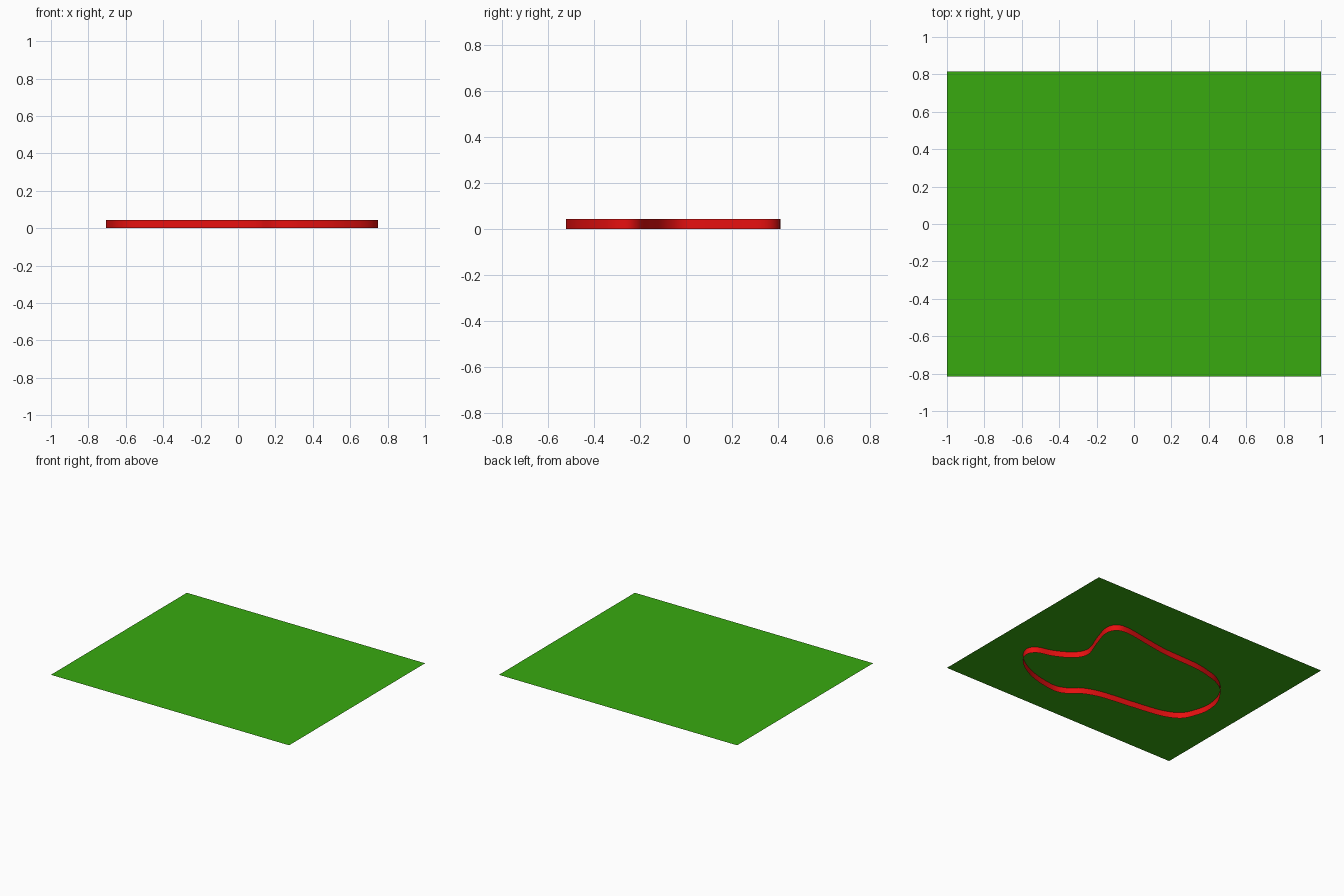
import bpy, bmesh
from mathutils import Vector

if "Cube" in bpy.data.objects:
    bpy.data.objects.remove(bpy.data.objects["Cube"])

H = 0.045          # height of the wall; the sheet lies on its top edge
STEPS = 5          # samples between outline points


def material(name, color):
    m = bpy.data.materials.new(name)
    m.diffuse_color = color
    m.use_nodes = True
    m.node_tree.nodes["Principled BSDF"].inputs["Base Color"].default_value = m.diffuse_color
    return m


def add_object(name, bm, mat):
    me = bpy.data.meshes.new(name)
    bm.to_mesh(me)
    bm.free()
    me.materials.append(mat)
    ob = bpy.data.objects.new(name, me)
    bpy.context.collection.objects.link(ob)
    return ob


def closed_spline(points, steps):
    """Smooth closed curve through the points (Catmull-Rom)."""
    p = [Vector((x, y, H)) for x, y in points]
    n, out = len(p), []
    for i in range(n):
        a, b, c, d = (p[(i + k) % n] for k in (-1, 0, 1, 2))
        for s in range(steps):
            t = s / steps
            out.append(0.5 * (2 * b + (c - a) * t
                              + (2 * a - 5 * b + 4 * c - d) * t ** 2
                              + (3 * b - a - 3 * c + d) * t ** 3))
    return out


# Flat green sheet
bm = bmesh.new()
bm.faces.new([bm.verts.new((x, y, H)) for x, y in
              ((-1, -0.815), (1, -0.815), (1, 0.815), (-1, 0.815))])
add_object("ground_sheet", bm, material("green", (0.04, 0.4, 0.005, 1)))

# Thin red outline wall hanging below the sheet
outline = [(-0.706, -0.04), (-0.682, 0.085), (-0.605, 0.205), (-0.505, 0.28),
           (-0.40, 0.315), (-0.265, 0.34), (0, 0.35), (0.165, 0.373),
           (0.395, 0.41), (0.485, 0.39), (0.515, 0.31), (0.475, 0.17),
           (0.422, 0.013), (0.47, -0.085), (0.59, -0.158), (0.71, -0.197),
           (0.748, -0.27), (0.68, -0.377), (0.51, -0.476), (0.297, -0.522),
           (0.19, -0.495), (0.11, -0.43), (-0.025, -0.382), (-0.265, -0.35),
           (-0.505, -0.313), (-0.634, -0.25), (-0.687, -0.145)]
bm = bmesh.new()
top = [bm.verts.new(v) for v in closed_spline(outline, STEPS)]
bot = [bm.verts.new((v.co.x, v.co.y, 0)) for v in top]
for i in range(len(top)):
    j = (i + 1) % len(top)
    f = bm.faces.new((top[i], top[j], bot[j], bot[i]))
    f.smooth = True
add_object("outline_wall", bm, material("red", (0.8, 0.005, 0.005, 1)))
